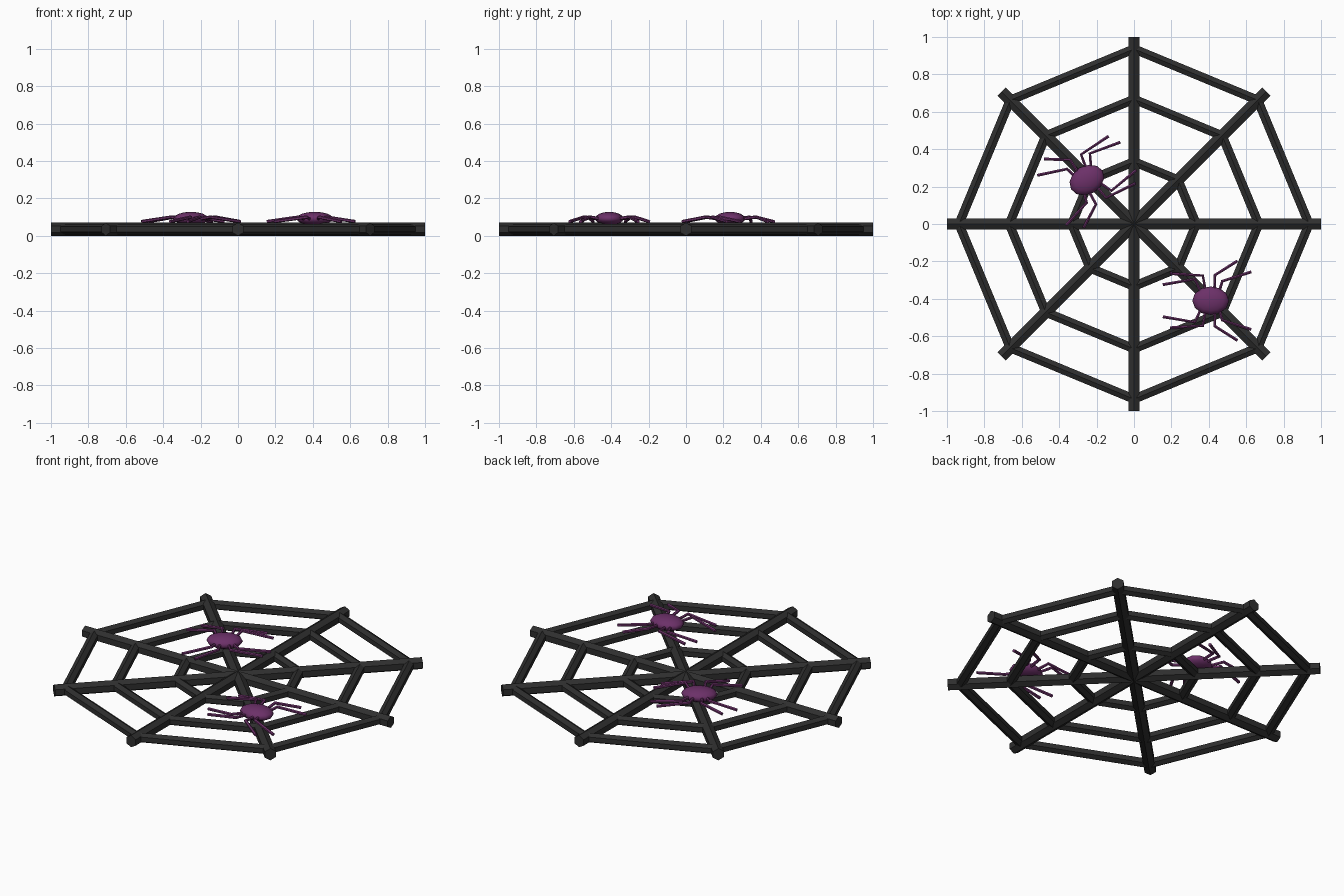
import bpy, bmesh, math
from mathutils import Vector, Matrix

if "Cube" in bpy.data.objects:
    bpy.data.objects.remove(bpy.data.objects["Cube"])


def material(name, rgb):
    m = bpy.data.materials.new(name)
    m.diffuse_color = (*rgb, 1)
    m.use_nodes = True
    m.node_tree.nodes["Principled BSDF"].inputs["Base Color"].default_value = m.diffuse_color
    return m


BLACK = material("charcoal black", (0.028, 0.028, 0.028))
PURPLE = material("spider purple", (0.150, 0.030, 0.140))


def tube(bm, points, r, n):
    """n-sided tube along a path, one corner of the section pointing up"""
    pts = [Vector(p) for p in points]
    rings = []
    for i, p in enumerate(pts):
        d = Vector()
        if i > 0:
            d += (p - pts[i - 1]).normalized()
        if i < len(pts) - 1:
            d += (pts[i + 1] - p).normalized()
        d.normalize()
        side = d.cross(Vector((0, 0, 1))).normalized()
        up = side.cross(d)
        rings.append([bm.verts.new(p + r * (up * math.cos(2 * math.pi * k / n)
                                            + side * math.sin(2 * math.pi * k / n)))
                      for k in range(n)])
    for a, b in zip(rings, rings[1:]):
        for k in range(n):
            j = (k + 1) % n
            bm.faces.new((a[k], a[j], b[j], b[k]))
    bm.faces.new(rings[0])
    bm.faces.new(rings[-1])


def finish(bm, name, mat, matrix=Matrix()):
    bmesh.ops.recalc_face_normals(bm, faces=bm.faces)
    me = bpy.data.meshes.new(name)
    bm.to_mesh(me)
    bm.free()
    me.materials.append(mat)
    ob = bpy.data.objects.new(name, me)
    ob.matrix_world = matrix
    bpy.context.collection.objects.link(ob)
    return ob


def polar(radius, i, z=0.035):
    a = i * math.pi / 4
    return (radius * math.cos(a), radius * math.sin(a), z)


# web spokes: four hexagonal bars crossing at the centre
for i in range(4):
    bm = bmesh.new()
    tube(bm, [polar(-1, i), polar(1, i)], 0.035, 6)
    finish(bm, f"web_spoke_{i + 1}", BLACK)

# web rings: thinner bars between neighbouring spokes
for name, radius in (("inner", 0.333), ("middle", 0.667), ("outer", 0.936)):
    bm = bmesh.new()
    for i in range(8):
        tube(bm, [polar(radius, i), polar(radius, i + 1)], 0.028, 6)
    finish(bm, f"web_ring_{name}", BLACK)

# leg paths on one side of a spider: hip, knee, tip
LEGS = [
    [(0.02, 0.04, 0.088), (0.023, 0.137, 0.100), (0.142, 0.212, 0.076)],
    [(0.04, 0.03, 0.088), (0.062, 0.104, 0.100), (0.216, 0.154, 0.076)],
    [(-0.025, 0.04, 0.088), (-0.042, 0.134, 0.100), (-0.217, 0.145, 0.076)],
    [(-0.045, 0.03, 0.088), (-0.085, 0.115, 0.100), (-0.255, 0.086, 0.076)],
]


def spider(label, x, y, degrees):
    place = Matrix.Translation((x, y, 0)) @ Matrix.Rotation(math.radians(degrees), 4, 'Z')
    # body
    bm = bmesh.new()
    bmesh.ops.create_uvsphere(
        bm, u_segments=12, v_segments=8, radius=1,
        matrix=Matrix.Translation((0, 0, 0.092)) @ Matrix.Diagonal((0.098, 0.076, 0.036, 1)))
    body = finish(bm, f"{label}_spider_body", PURPLE, place)
    body.data.shade_smooth()
    # legs, mirrored side to side
    bm = bmesh.new()
    for s in (1, -1):
        for path in LEGS:
            tube(bm, [(px, s * py, pz) for px, py, pz in path], 0.009, 6)
    finish(bm, f"{label}_spider_legs", PURPLE, place)


spider("right", 0.41, -0.410, 0)
spider("left", -0.252, 0.235, 210)
